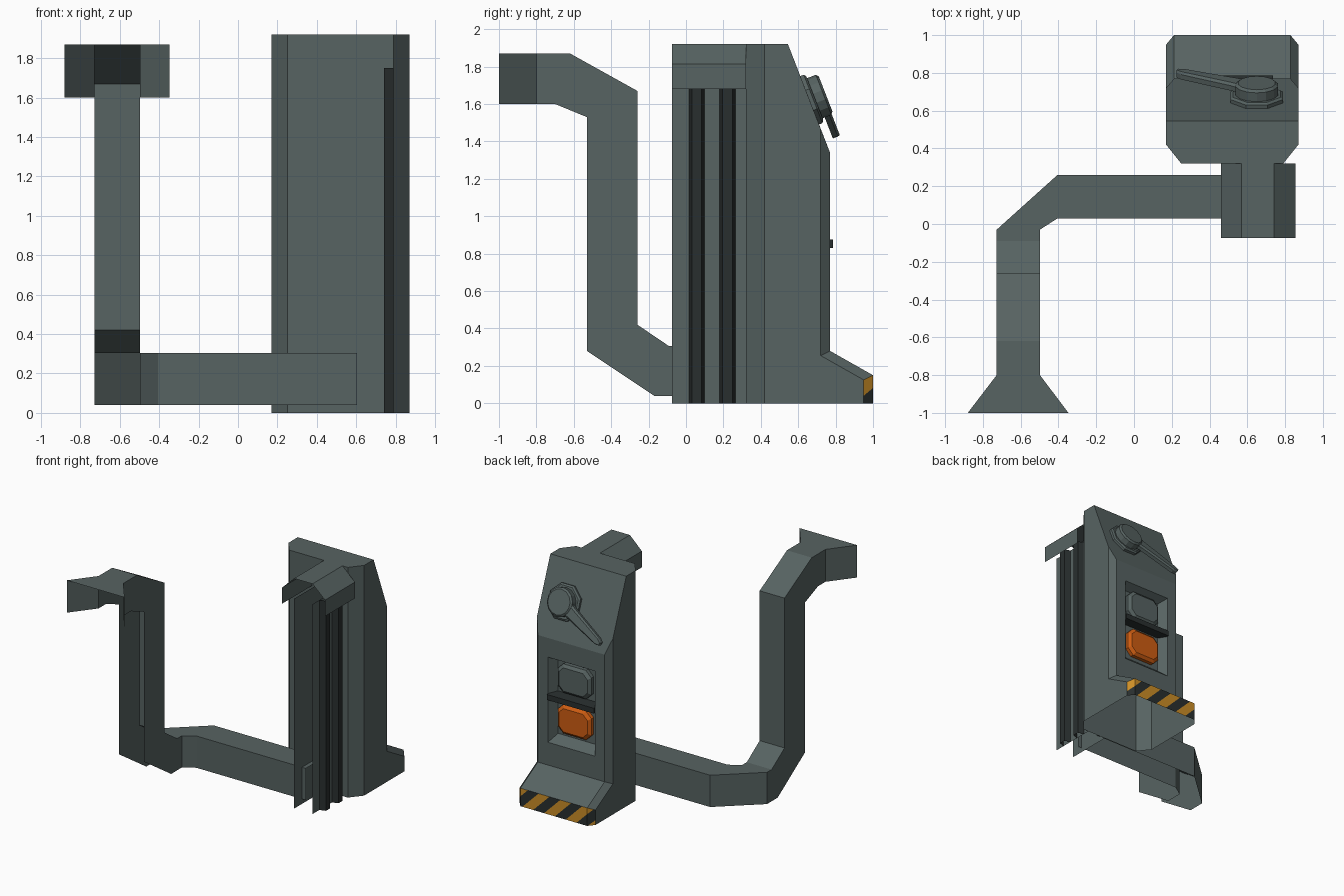
import bpy, bmesh, math
from mathutils import Vector, Matrix

if "Cube" in bpy.data.objects:
    bpy.data.objects.remove(bpy.data.objects["Cube"])


def material(name, rgb):
    m = bpy.data.materials.new(name)
    m.diffuse_color = (*rgb, 1)
    m.use_nodes = True
    m.node_tree.nodes["Principled BSDF"].inputs["Base Color"].default_value = m.diffuse_color
    return m


BODY = material("grey_green_metal", (0.095, 0.125, 0.122))
DARK = material("dark_metal", (0.022, 0.028, 0.028))
ORANGE = material("orange_button", (0.62, 0.11, 0.006))
YELLOW = material("hazard_yellow", (0.6, 0.27, 0.02))


def finish(name, bm, mats, matrix=None):
    bmesh.ops.remove_doubles(bm, verts=bm.verts, dist=0.0005)
    if matrix:
        bm.transform(matrix)
    me = bpy.data.meshes.new(name)
    bm.to_mesh(me)
    bm.free()
    for m in mats:
        me.materials.append(m)
    ob = bpy.data.objects.new(name, me)
    bpy.context.collection.objects.link(ob)
    return ob


def loft(bm, sections, closed=False, cap=False):
    """Bridge successive point lists with quads; optionally cap the last one."""
    rows = [[bm.verts.new(p) for p in s] for s in sections]
    n = len(rows[0])
    for a, b in zip(rows, rows[1:]):
        for i in range(n if closed else n - 1):
            j = (i + 1) % n
            bm.faces.new((a[i], a[j], b[j], b[i]))
    if cap:
        bm.faces.new(rows[-1])
    return rows


def sheet(name, sections, mats, **kw):
    bm = bmesh.new()
    loft(bm, sections, **kw)
    return finish(name, bm, mats)


# --- console housing: side profile with chamfered corners, open underneath ---
X0, X1 = 0.17, 0.87
outer = [(.42, 0), (.42, 1.92), (.545, 1.92), (.72, 1.468), (.72, .255), (.95, .125), (.95, 0)]
inner = [(.32, 0), (.32, 1.92), (.545, 1.92), (.77, 1.34), (.77, .28), (1.0, .15), (1.0, 0)]
inset = [.08, .08, 0, .042, .042, .042, .042]
bm = bmesh.new()
rows = loft(bm, [
    [(X1, y, z) for y, z in outer],
    [(X1 - d, y, z) for (y, z), d in zip(inner, inset)],
    [(X0 + d, y, z) for (y, z), d in zip(inner, inset)],
    [(X0, y, z) for y, z in outer]])
bm.faces.new(rows[0][::-1])
bm.faces.new(rows[3])
bm.faces.new((rows[1][1], rows[0][1], rows[0][2], rows[3][2], rows[3][1], rows[2][1]))
# drop the flat front (replaced by the control panel) and the strips doubled by the top face
drop = [f for f in bm.faces
        if len(f.verts) == 4 and (
            all(abs(v.co.y - .77) < 1e-4 for v in f.verts) or
            all(abs(v.co.z - 1.92) < 1e-4 for v in f.verts))]
bmesh.ops.delete(bm, geom=drop, context='FACES_ONLY')
bmesh.ops.remove_doubles(bm, verts=bm.verts, dist=0.0005)


# hazard stripes cut into the toe of the foot
def toe_faces():
    return [f for f in bm.faces if all(v.co.y > .949 for v in f.verts)]


for k in range(-1, 9):
    fs = toe_faces()
    geom = fs + list({e for f in fs for e in f.edges}) + list({v for f in fs for v in f.verts})
    bmesh.ops.bisect_plane(bm, geom=geom, plane_co=(.91 - .1 * k, 0, 0), plane_no=(1, 0, 1))
for f in toe_faces():
    c = f.calc_center_median()
    f.material_index = 1 if math.floor((c.x + c.z - .91) / .1) % 2 == 0 else 2
finish("console_housing", bm, [BODY, YELLOW, DARK])


# --- control panel with sunken recess ---
def rect(xa, xb, za, zb, y):
    return [(xb, y, za), (xa, y, za), (xa, y, zb), (xb, y, zb)]


sheet("control_panel", [rect(.212, .828, .28, 1.34, .77), rect(.30, .735, .47, 1.18, .77),
                        rect(.345, .69, .53, 1.14, .70)], [BODY], closed=True, cap=True)
sheet("recess_divider_bar", [rect(.30, .735, .83, .885, .70), rect(.30, .735, .83, .875, .785)],
      [DARK], closed=True, cap=True)


# --- chamfered push buttons ---
def octo(cz, w, h, c, y, cx=.517):
    pts = [(w, -h + c), (w - c, -h), (c - w, -h), (-w, c - h),
           (-w, h - c), (c - w, h), (w - c, h), (w, h - c)]
    return [(cx + px, y, cz + pz) for px, pz in pts]


for name, cz, mat in (("upper_button", 1.02, BODY), ("lower_button", .68, ORANGE)):
    sheet(name, [octo(cz, .155, .12, .05, .70), octo(cz, .155, .12, .05, .73),
                 octo(cz, .132, .097, .042, .75)], [mat], closed=True, cap=True)

# --- rotary lever on the sloped face ---
up = Vector((0, -.2250, .58)).normalized()
right = Vector((-1, 0, 0))
normal = right.cross(up)
M = Matrix((right, up, normal)).transposed().to_4x4()
M.translation = Vector((.65, .661, 1.62))


def disc(r, z, n, cx=0, cy=0):
    return [(cx + r * math.cos(math.tau * (i + .5) / n), cy + r * math.sin(math.tau * (i + .5) / n), z)
            for i in range(n)]


def lever_ring(z, k):
    a = math.radians(-28)
    pts = [(.02, -.07), (.13, -.05), (.44, -.03), (.475, -.014),
           (.475, .014), (.44, .03), (.13, .05), (.02, .07)]
    return [(x * math.cos(a) - y * k * math.sin(a), x * math.sin(a) + y * k * math.cos(a), z)
            for x, y in pts]


for name, secs in (
        ("lever_base", [disc(.15, -.01, 8), disc(.15, .02, 8), disc(.135, .03, 8)]),
        ("lever_hub", [disc(.115, .02, 14), disc(.115, .08, 14), disc(.10, .092, 14)]),
        ("lever_arm", [lever_ring(.042, .3), lever_ring(.042, 1), lever_ring(.07, 1), lever_ring(.083, .7)])):
    bm = bmesh.new()
    rows = loft(bm, secs, closed=True, cap=True)
    bm.faces.new(rows[0][::-1])
    finish(name, bm, [BODY], M)

# --- rear column: roof hood over two side walls ---
hood = [(.46, 1.68), (.46, 1.815), (.57, 1.92), (.74, 1.92), (.855, 1.815), (.855, 1.68)]
sheet("rear_hood", [[(x, y, z) for x, z in hood] for y in (-.075, .32)], [BODY])
sheet("column_left_wall", [[(.57, .32, z), (.57, -.075, z)] for z in (0, 1.75)], [BODY])
sheet("column_right_wall", [[(.74, -.075, z), (.74, .32, z)] for z in (0, 1.75)], [BODY])
for i, y in enumerate((.015, .18)):
    rib = [(.74, y), (.79, y + .016), (.79, y + .069), (.74, y + .085)]
    sheet(f"column_rib_{i + 1}", [[(x, yy, z) for x, yy in rib] for z in (0, 1.75)], [DARK])


# --- cable duct: U-shaped channel, open on its outer side ---
def section(xl, xr, high, low):
    return [(xl, *low), (xl, *high), (xr, *high), (xr, *low)]


L, R, T, B = -.727, -.498, .305, .04
path = [section(-.88, -.347, (-1, 1.87), (-1, 1.6))]
for hi, lo in (((-.8, 1.87), (-.8, 1.6)), ((-.62, 1.87), (-.7, 1.6)), ((-.26, 1.67), (-.53, 1.53)),
               ((-.26, .42), (-.53, .28)), ((-.09, T), (-.17, B)), ((-.03, T), (-.03, B))):
    path.append(section(L, R, hi, lo))
for xa, xb in ((-.405, -.405), (.605, .605)):
    path.append([(xa, .26, B), (xa, .26, T), (xb, .03, T), (xb, .03, B)])
sheet("cable_duct", path, [BODY])
